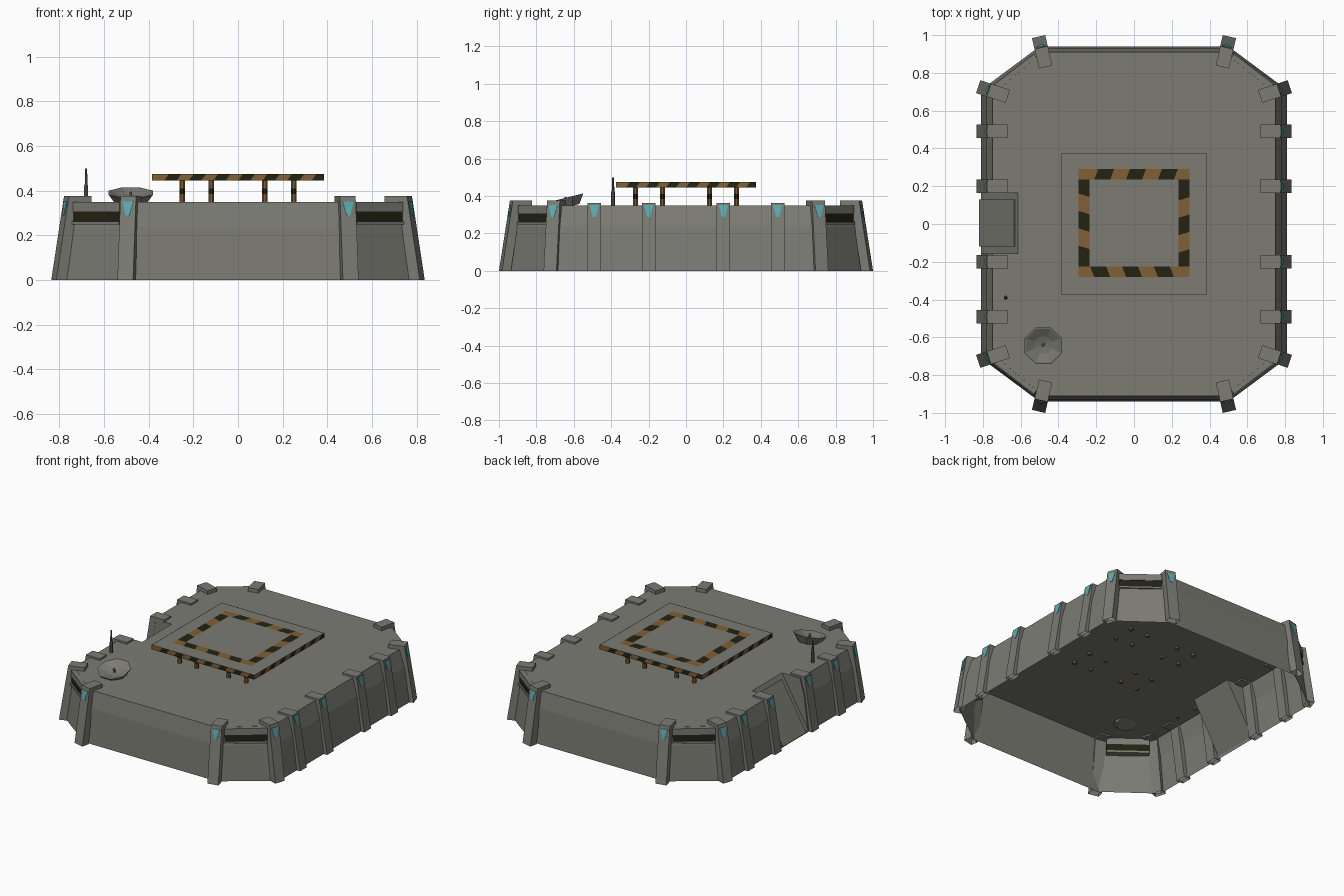
import bpy, bmesh, math
from mathutils import Vector, Matrix

if "Cube" in bpy.data.objects:
    bpy.data.objects.remove(bpy.data.objects["Cube"])


def material(name, rgb):
    m = bpy.data.materials.new(name)
    m.diffuse_color = (*rgb, 1)
    m.use_nodes = True
    m.node_tree.nodes["Principled BSDF"].inputs["Base Color"].default_value = m.diffuse_color
    return m


GREY = material("concrete_grey", (0.20, 0.20, 0.175))
ORANGE = material("hazard_orange", (0.22, 0.115, 0.035))
DARK = material("hazard_black", (0.016, 0.016, 0.006))
TEAL = material("light_teal", (0.10, 0.42, 0.45))
METAL = material("dark_metal", (0.10, 0.10, 0.09))


def finish(name, bm, mats, fix=True):
    if fix:
        bmesh.ops.recalc_face_normals(bm, faces=bm.faces)
    me = bpy.data.meshes.new(name)
    bm.to_mesh(me)
    bm.free()
    for m in mats:
        me.materials.append(m)
    ob = bpy.data.objects.new(name, me)
    bpy.context.collection.objects.link(ob)
    return ob


def loft(name, rings, mats, cap0=True, cap1=True):
    """Skin a list of equal-length point rings."""
    bm = bmesh.new()
    vs = [[bm.verts.new(p) for p in r] for r in rings]
    n = len(vs[0])
    for a, b in zip(vs, vs[1:]):
        for i in range(n):
            bm.faces.new((a[i], a[(i + 1) % n], b[(i + 1) % n], b[i]))
    if cap0:
        bm.faces.new(vs[0][::-1])
    if cap1:
        bm.faces.new(vs[-1])
    return finish(name, bm, mats)


def box(name, lo, hi, mat):
    ring = lambda z: [(lo[0], lo[1], z), (hi[0], lo[1], z), (hi[0], hi[1], z), (lo[0], hi[1], z)]
    return loft(name, [ring(lo[2]), ring(hi[2])], [mat])


def stripes(name, start, along, across, n, first, slant):
    """Flat strip of slanted alternating orange / black quads."""
    bm = bmesh.new()
    s, u, v = Vector(start), Vector(along), Vector(across)
    clamp = lambda t: min(1, max(0, t))
    for i in range(n):
        k = [i / n, (i + 1) / n]
        top = [t if t in (0, 1) else clamp(t + slant / n) for t in k]
        f = bm.faces.new([bm.verts.new(p) for p in
                          (s + u * k[0], s + u * k[1], s + u * top[1] + v, s + u * top[0] + v)])
        f.material_index = (i + first) % 2
    return finish(name, bm, [ORANGE, DARK], fix=False)


# Octagonal hull, open underneath
def octagon(x1, x2, y1, y2, z):
    return [(x1, -y2, z), (x2, -y1, z), (x2, y1, z), (x1, y2, z),
            (-x1, y2, z), (-x2, y1, z), (-x2, -y1, z), (-x1, -y2, z)]


hull = loft("hull", [octagon(.50, .81, .71, .94, 0), octagon(.49, .78, .70, .928, .235),
                     octagon(.48, .748, .69, .91, .35)], [GREY])

# Sloped entrance cut into the left side
wedge = [(-.607, .36), (-.825, -.01), (-1, -.01), (-1, .36)]
cutter = loft("entrance_cutter", [[(x, y, z) for x, z in wedge] for y in (-.155, .165)], [GREY])
cutter.hide_render = True
mod = hull.modifiers.new("entrance", 'BOOLEAN')
mod.operation, mod.solver, mod.object = 'DIFFERENCE', 'EXACT', cutter
dg = bpy.context.evaluated_depsgraph_get()
cut = bpy.data.meshes.new_from_object(hull.evaluated_get(dg))
hull.modifiers.clear()
bm = bmesh.new()
bm.from_mesh(cut)
bmesh.ops.delete(bm, geom=[f for f in bm.faces if all(v.co.z < .001 for v in f.verts)], context='FACES')
bm.to_mesh(cut)
bm.free()
hull.data = cut
bpy.data.objects.remove(cutter)

# Door panel lying on the entrance slope
slope = [(-.63, .322), (-.815, .008), (-.821, .012), (-.636, .326)]
loft("entrance_door", [[(x, y, z) for x, z in slope] for y in (-.12, .13)], [GREY])


# Buttress with a cap reaching over the deck and a teal lamp
def buttress(name, sx, sy, x, y, deg, top):
    out = Vector((math.cos(math.radians(deg)) * sx, math.sin(math.radians(deg)) * sy, 0))
    side = Vector((-out.y, out.x, 0))
    base = Vector((x * sx, y * sy, 0))
    prof = [(0, 0), (.06, top), (.165, top), (.165, .34), (.10, .34), (.05, 0)]
    at = lambda d, w, z: base - out * d + side * w + Vector((0, 0, z))
    ob = loft(name, [[at(d, w, z) for d, z in prof] for w in (-.036, .036)], [GREY])
    bm = bmesh.new()
    bm.from_mesh(ob.data)
    bmesh.ops.delete(bm, geom=[f for f in bm.faces if all(v.co.z < .001 for v in f.verts)],
                     context='FACES')
    bm.to_mesh(ob.data)
    bm.free()
    lamp = [(-.025, .352), (.025, .352), (.008, .288), (-.008, .288)]
    d = lambda z: .06 * z / top
    loft(name + "_lamp", [[at(d(z) - o, w, z) for w, z in lamp] for o in (-.002, .003)], [TEAL])


for sx in (-1, 1):
    for sy in (-1, 1):
        buttress("side_buttress", sx, sy, .835, .20, 0, .362)
        buttress("side_buttress", sx, sy, .835, .49, 0, .362)
        buttress("corner_side_buttress", sx, sy, .825, .727, 18, .375)
        buttress("corner_end_buttress", sx, sy, .505, .992, 77, .375)

        # Window slit and ledge on each chamfered corner
        def strip(name, z0, z1, out, mat):
            n = Vector((.6 * sx, .8 * sy, 0)) * out
            a, b = Vector((.525 * sx, .893 * sy, 0)), Vector((.735 * sx, .732 * sy, 0))
            back = Vector((.6 * sx, .8 * sy, 0)) * -.04
            rings = [[p + n + Vector((0, 0, z0)), p + n + Vector((0, 0, z1)),
                      p + back + Vector((0, 0, z1)), p + back + Vector((0, 0, z0))] for p in (a, b)]
            loft(name, rings, [mat])
        strip("corner_window", .262, .306, .004, DARK)
        strip("corner_lip", .306, .349, .008, GREY)
        strip("corner_sill", .248, .262, .012, GREY)

# Raised landing pad with striped rim and striped square
PX, PY, Z0, Z1 = .385, .375, .445, .475
box("landing_pad", (-PX, -PY, Z0), (PX, PY, Z1), GREY)
e, h = .001, (0, 0, Z1 - Z0)
stripes("pad_rim_front", (-PX, -PY - e, Z0), (2 * PX, 0, 0), h, 14, 0, .4)
stripes("pad_rim_back", (PX, PY + e, Z0), (-2 * PX, 0, 0), h, 14, 0, .4)
stripes("pad_rim_right", (PX + e, -PY, Z0), (0, 2 * PY, 0), h, 14, 0, .4)
stripes("pad_rim_left", (-PX - e, PY, Z0), (0, -2 * PY, 0), h, 14, 0, .4)
zt = Z1 + .002
stripes("pad_mark_back", (-.295, .235, zt), (.59, 0, 0), (0, .055, 0), 7, 0, .25)
stripes("pad_mark_front", (-.295, -.28, zt), (.59, 0, 0), (0, .055, 0), 7, 0, -.25)
stripes("pad_mark_left", (-.235, -.225, zt), (0, .46, 0), (-.06, 0, 0), 5, 1, .2)
stripes("pad_mark_right", (.295, -.225, zt), (0, .46, 0), (-.06, 0, 0), 5, 1, -.2)


def ring(x, y, z, r, n=8):
    return [(x + r * math.cos(math.tau * (i + .5) / n), y + r * math.sin(math.tau * (i + .5) / n), z)
            for i in range(n)]


# Sixteen pad legs with a black band
for x in (-.25, -.12, .12, .25):
    for y in (-.27, -.125, .125, .27):
        leg = loft("pad_leg", [ring(x, y, z, .014) for z in (.335, .385, .41, Z0)], [ORANGE, DARK])
        for f in leg.data.polygons:
            f.material_index = int(.386 < f.center.z < .409)

# Tilted eight-sided dish with a small feed
dish = loft("dish", [ring(0, 0, z, r) for z, r in
                     ((-.05, .07), (0, .107), (0, .098), (-.018, .05), (-.024, .008), (.004, .006))],
            [GREY])
dish.matrix_world = Matrix.Translation((-.48, -.645, .39)) @ Matrix.Rotation(math.radians(14), 4, 'X')

# Antenna mast
loft("antenna", [ring(-.68, -.39, z, r, 6) for z, r in
                 ((.345, .011), (.42, .010), (.43, .007), (.50, .005))], [METAL])
